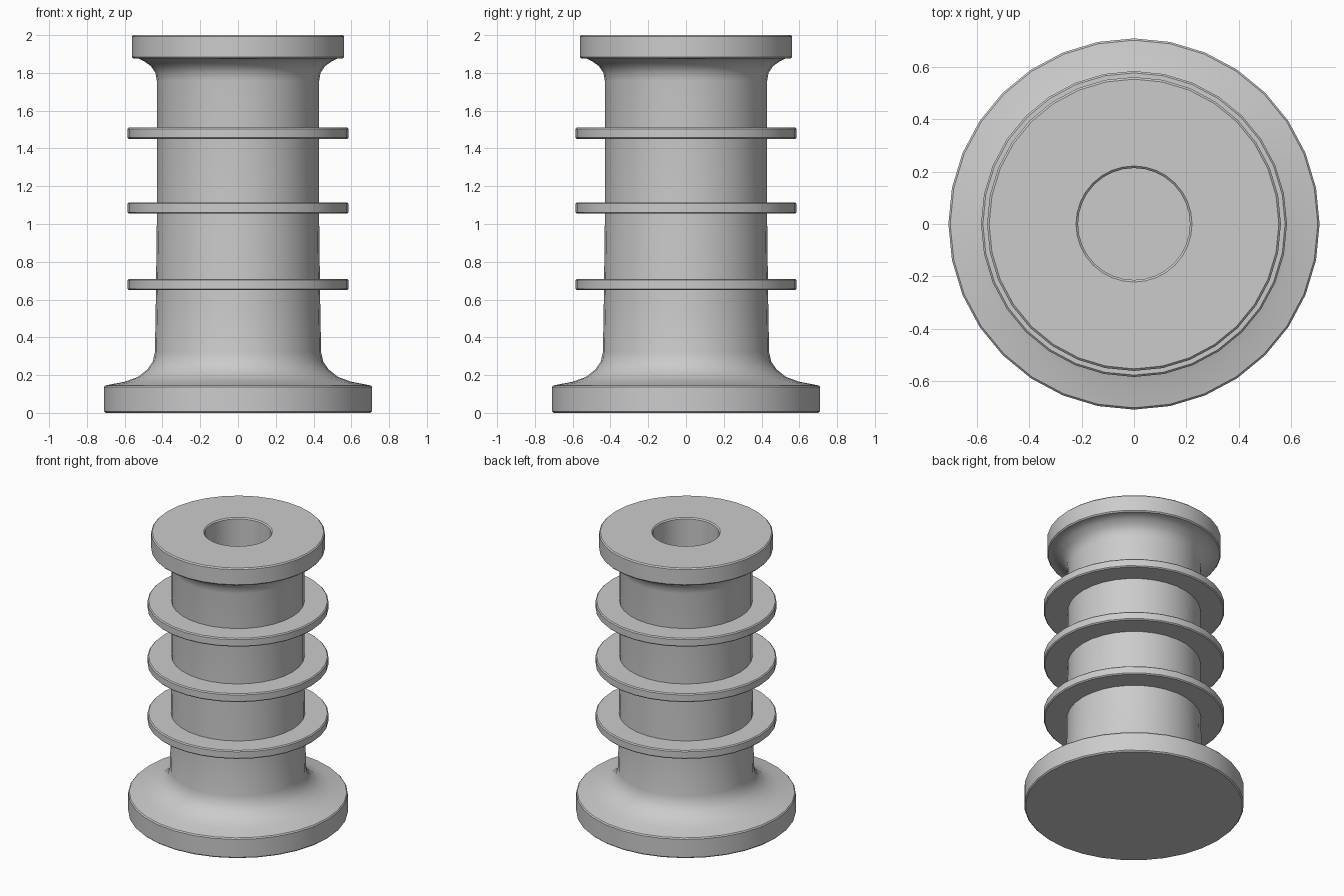
import bpy, bmesh
from math import sin, cos, tau, radians

if "Cube" in bpy.data.objects:
    bpy.data.objects.remove(bpy.data.objects["Cube"])

SEG = 32


def revolve(name, profile, closed=False):
    """Spin (radius, z) points round z; open profiles get flat end caps."""
    bm = bmesh.new()
    rings = [[bm.verts.new((r * cos(tau * i / SEG), r * sin(tau * i / SEG), z))
              for i in range(SEG)] for r, z in profile]
    pairs = list(zip(rings, rings[1:]))
    if closed:
        pairs.append((rings[-1], rings[0]))
    else:
        bm.faces.new(rings[0])
        bm.faces.new(rings[-1])
    for a, b in pairs:
        for i in range(SEG):
            j = (i + 1) % SEG
            bm.faces.new((a[i], a[j], b[j], b[i]))
    bmesh.ops.recalc_face_normals(bm, faces=bm.faces)
    mesh = bpy.data.meshes.new(name)
    bm.to_mesh(mesh)
    bm.free()
    ob = bpy.data.objects.new(name, mesh)
    bpy.context.collection.objects.link(ob)
    bpy.ops.object.select_all(action='DESELECT')
    ob.select_set(True)
    bpy.context.view_layer.objects.active = ob
    bpy.ops.object.shade_smooth_by_angle(angle=radians(35))
    return ob


# Spool body: base flange, flared shaft, top flange and blind bore
revolve("spool_body", [
    (0.702, 0), (0.71, 0.008), (0.71, 0.137), (0.703, 0.145),
    (0.60, 0.165), (0.53, 0.19), (0.48, 0.23), (0.452, 0.27), (0.44, 0.32),
    (0.435, 0.6), (0.43, 1.0), (0.43, 1.76),
    (0.437, 1.80), (0.46, 1.835), (0.495, 1.86), (0.525, 1.875),
    (0.555, 1.876), (0.562, 1.884), (0.562, 1.992), (0.554, 2.0),
    (0.222, 2.0), (0.214, 1.992), (0.214, 1.5),
])

# Thin fins round the shaft
for n, z in enumerate((0.68, 1.085, 1.48), 1):
    h, r, b = 0.03, 0.585, 0.007
    revolve(f"fin_{n}", [(0.41, z - h), (r - b, z - h), (r, z - h + b),
                         (r, z + h - b), (r - b, z + h), (0.41, z + h)], closed=True)
